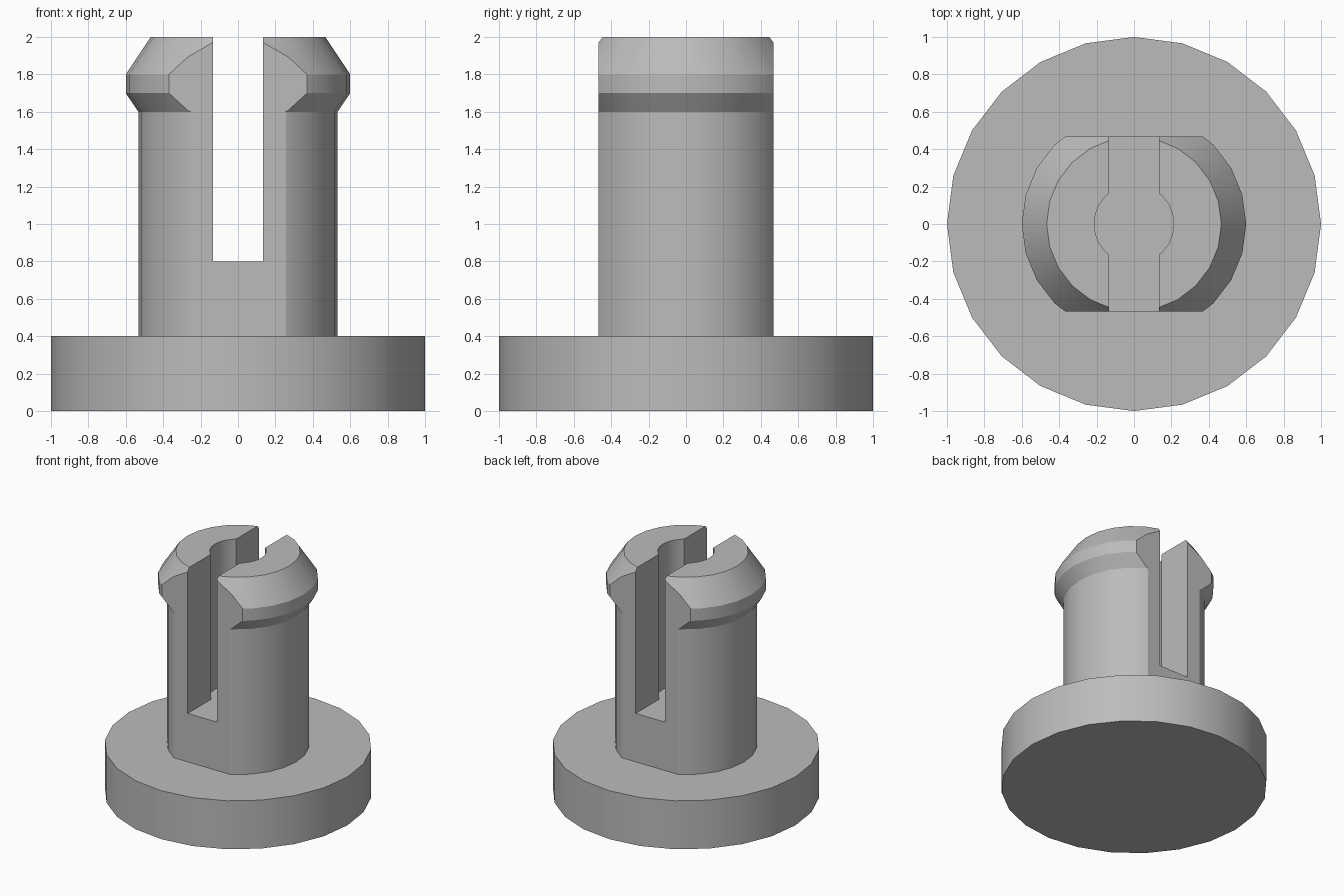
import bpy
import bmesh
from math import radians
from mathutils import Matrix, Vector

SIDES = 24

cube = bpy.data.objects.get("Cube")
if cube:
    bpy.data.objects.remove(cube, do_unlink=True)

grey = bpy.data.materials.new("plain grey")
grey.use_nodes = True
colour = (0.5, 0.5, 0.5, 1)
grey.diffuse_color = colour
grey.node_tree.nodes["Principled BSDF"].inputs["Base Color"].default_value = colour


def make_object(name, bm):
    bmesh.ops.recalc_face_normals(bm, faces=bm.faces)
    mesh = bpy.data.meshes.new(name)
    bm.to_mesh(mesh)
    bm.free()
    mesh.materials.append(grey)
    obj = bpy.data.objects.new(name, mesh)
    bpy.context.collection.objects.link(obj)
    return obj


def lathe(name, profile):
    """Closed solid of revolution from (radius, height) pairs."""
    bm = bmesh.new()
    rings = []
    for r, z in profile:
        rings.append([bm.verts.new(Matrix.Rotation(radians(360 * i / SIDES), 3, "Z") @ Vector((r, 0, z)))
                      for i in range(SIDES)])
    for low, high in zip(rings, rings[1:]):
        for i in range(SIDES):
            j = (i + 1) % SIDES
            bm.faces.new((low[i], low[j], high[j], high[i]))
    bm.faces.new(rings[0][::-1])
    bm.faces.new(rings[-1])
    return make_object(name, bm)


def box(name, size, centre):
    bm = bmesh.new()
    bmesh.ops.create_cube(bm, size=1, matrix=Matrix.Translation(centre) @ Matrix.Diagonal((*size, 1)))
    return make_object(name, bm)


def cut(obj, cutter, operation):
    mod = obj.modifiers.new(cutter.name, "BOOLEAN")
    mod.operation = operation
    mod.solver = "EXACT"
    mod.object = cutter
    bpy.context.view_layer.objects.active = obj
    bpy.ops.object.modifier_apply(modifier=mod.name)
    bpy.data.objects.remove(cutter, do_unlink=True)


# Round foot
base = lathe("base_disc", [(1, 0), (1, 0.4)])

# Split shaft with a flared snap head
stem = lathe("split_stem", [(0.533, 0.4), (0.533, 1.6), (0.6, 1.7), (0.6, 1.8), (0.467, 2)])

# Flats on front and back, slot between the prongs, round bore
cut(stem, box("flats", (3, 0.933, 4), (0, 0, 1)), "INTERSECT")
cut(stem, box("slot", (0.267, 3, 2), (0, 0, 1.8)), "DIFFERENCE")
cut(stem, lathe("bore", [(0.213, 0.8), (0.213, 2.5)]), "DIFFERENCE")

# Drop the hidden underside of the stem
bm = bmesh.new()
bm.from_mesh(stem.data)
hidden = [f for f in bm.faces if all(v.co.z < 0.41 for v in f.verts)]
bmesh.ops.delete(bm, geom=hidden, context="FACES")
bm.to_mesh(stem.data)
bm.free()

# Smooth round walls, crisp edges
for obj in (base, stem):
    bpy.ops.object.select_all(action="DESELECT")
    obj.select_set(True)
    bpy.context.view_layer.objects.active = obj
    bpy.ops.object.shade_smooth_by_angle(angle=radians(20))
